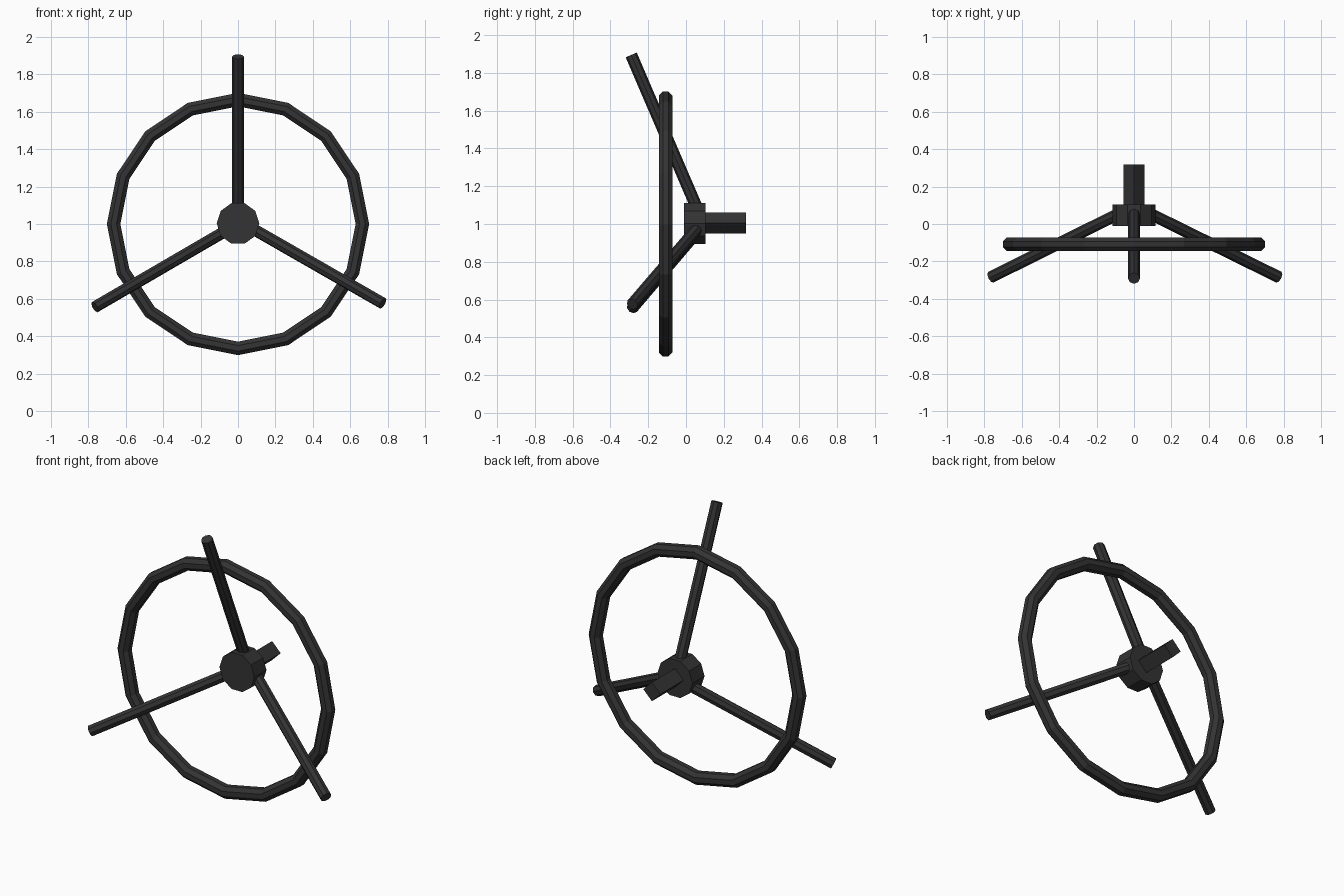
import bpy, bmesh, math
from mathutils import Vector, Matrix

if "Cube" in bpy.data.objects:
    bpy.data.objects.remove(bpy.data.objects["Cube"])

mat = bpy.data.materials.new("charcoal_metal")
mat.diffuse_color = (0.033, 0.033, 0.033, 1)
mat.use_nodes = True
mat.node_tree.nodes["Principled BSDF"].inputs["Base Color"].default_value = mat.diffuse_color

def add_object(name, bm):
    bmesh.ops.recalc_face_normals(bm, faces=bm.faces)
    me = bpy.data.meshes.new(name)
    bm.to_mesh(me)
    bm.free()
    me.materials.append(mat)
    ob = bpy.data.objects.new(name, me)
    bpy.context.collection.objects.link(ob)
    return ob

def rod(name, a, b, radius, sides, roll=0.0):
    """Flat-sided capped cylinder from a to b."""
    a, b = Vector(a), Vector(b)
    d = b - a
    m = (Matrix.Translation((a + b) / 2) @ d.to_track_quat('Z', 'Y').to_matrix().to_4x4()
         @ Matrix.Rotation(roll, 4, 'Z'))
    bm = bmesh.new()
    bmesh.ops.create_cone(bm, cap_ends=True, segments=sides, radius1=radius,
                          radius2=radius, depth=d.length, matrix=m)
    return add_object(name, bm)

def ring(name, center, major, minor, segs, sides):
    """Torus around the y axis, with a corner at the top."""
    bm = bmesh.new()
    loops = []
    for i in range(segs):
        t = 2 * math.pi * i / segs
        loop = []
        for j in range(sides):
            p = 2 * math.pi * (j + 0.5) / sides
            r = major + minor * math.cos(p)
            loop.append(bm.verts.new((center[0] + r * math.sin(t),
                                      center[1] + minor * math.sin(p),
                                      center[2] + r * math.cos(t))))
        loops.append(loop)
    for i in range(segs):
        a, b = loops[i], loops[(i + 1) % segs]
        for j in range(sides):
            k = (j + 1) % sides
            bm.faces.new((a[j], a[k], b[k], b[j]))
    return add_object(name, bm)

def hub_disc(name, y0, y1, z, radius, sides):
    """Ten-sided disc facing y, with corners on the x axis."""
    bm = bmesh.new()
    m = Matrix.Translation((0, (y0 + y1) / 2, z)) @ Matrix.Rotation(math.pi / 2, 4, 'X')
    # corner lies on local x or y depending on version, so place points directly
    pts = [(radius * math.cos(2 * math.pi * i / sides), radius * math.sin(2 * math.pi * i / sides))
           for i in range(sides)]
    f = bm.faces.new([bm.verts.new((x, y0, z + h)) for x, h in pts])
    g = bmesh.ops.extrude_face_region(bm, geom=[f], use_keep_orig=True)
    bmesh.ops.translate(bm, vec=(0, y1 - y0, 0),
                        verts=[v for v in g["geom"] if isinstance(v, bmesh.types.BMVert)])
    return add_object(name, bm)

# Rim, hub and the square shaft set on its corner
ring("rim", (0, -0.108, 1.0), 0.665, 0.039, 16, 8)
hub_disc("hub", -0.01, 0.103, 1.003, 0.114, 10)
rod("shaft", (0, 0.08, 1.005), (0, 0.318, 1.005), 0.056, 4)

# Three spokes leaning forward from the hub, past the rim
tips = {"spoke_top": (0, -0.29, 1.895),
        "spoke_left": (-0.765, -0.284, 0.556),
        "spoke_right": (0.774, -0.284, 0.576)}
starts = {"spoke_top": (0, 0.075, 1.045),
          "spoke_left": (-0.04, 0.075, 0.978),
          "spoke_right": (0.045, 0.075, 0.994)}
for name, tip in tips.items():
    rod(name, starts[name], tip, 0.032, 8)
